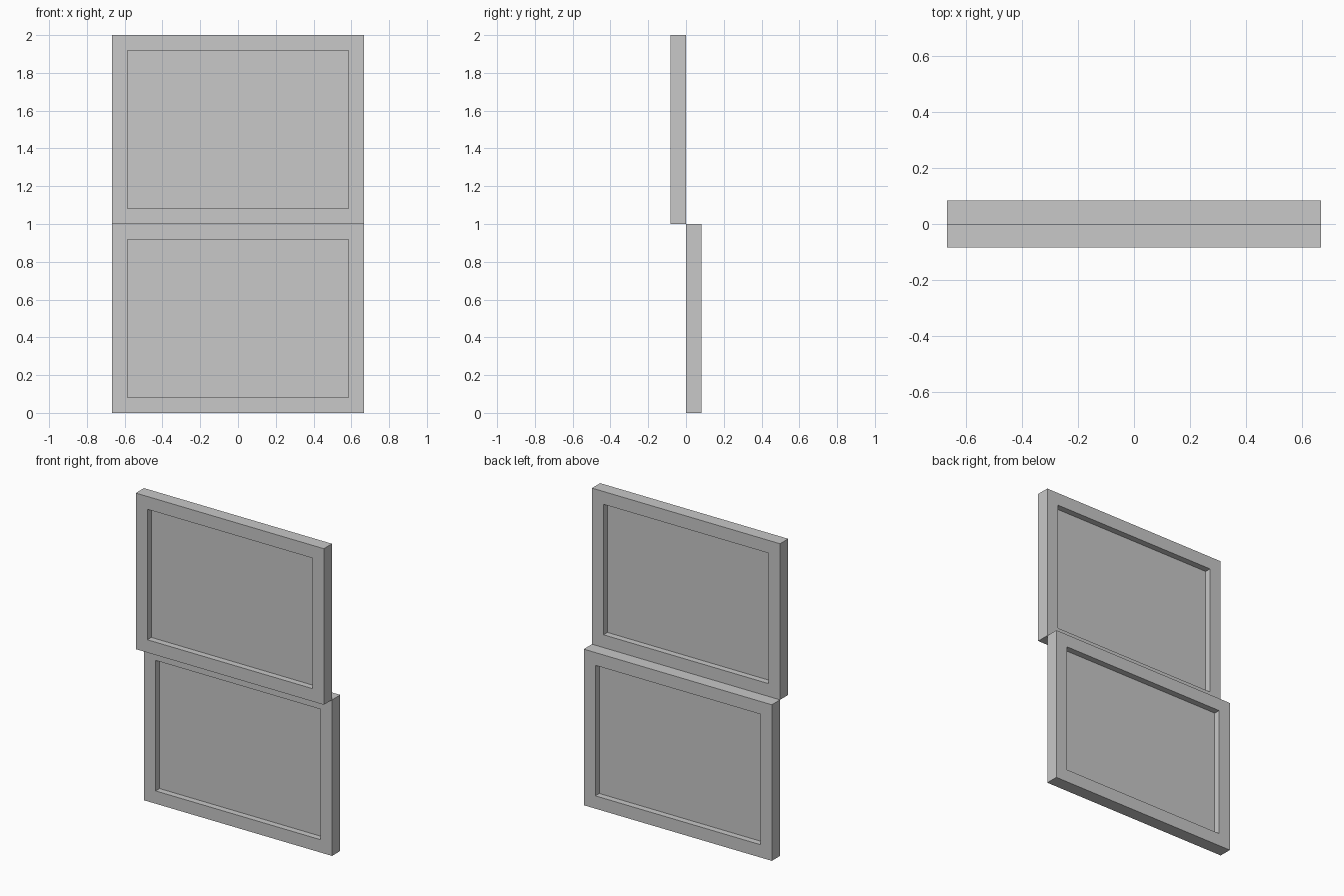
import bpy
import bmesh

WIDTH, HEIGHT, DEPTH = 1.333, 1.0, 0.083
BORDER = 0.082
PANE_DEPTH = 0.003

cube = bpy.data.objects.get("Cube")
if cube:
    bpy.data.objects.remove(cube, do_unlink=True)

# Single plain grey finish
grey = bpy.data.materials.new("plain_grey")
grey.use_nodes = True
colour = (0.58, 0.58, 0.58, 1)
grey.diffuse_color = colour
grey.node_tree.nodes["Principled BSDF"].inputs["Base Color"].default_value = colour


def rectangle(bm, width, height, y):
    """Four upright corner vertices, in order around the rectangle."""
    return [bm.verts.new((x * width / 2, y, z * height / 2))
            for x, z in ((-1, -1), (1, -1), (1, 1), (-1, 1))]


def bridge(bm, loop_a, loop_b):
    """Join two four-cornered loops with a band of quads."""
    for i in range(4):
        j = (i + 1) % 4
        bm.faces.new((loop_a[i], loop_a[j], loop_b[j], loop_b[i]))


def finish(bm, name, location):
    bmesh.ops.recalc_face_normals(bm, faces=bm.faces[:])
    mesh = bpy.data.meshes.new(name)
    bm.to_mesh(mesh)
    bm.free()
    mesh.materials.append(grey)
    obj = bpy.data.objects.new(name, mesh)
    obj.location = location
    bpy.context.collection.objects.link(obj)


def sash_frame(name, location):
    """Rectangular ring: outer wall, back, inner wall and front."""
    bm = bmesh.new()
    inner_w, inner_h = WIDTH - 2 * BORDER, HEIGHT - 2 * BORDER
    loops = [rectangle(bm, WIDTH, HEIGHT, -DEPTH / 2),
             rectangle(bm, WIDTH, HEIGHT, DEPTH / 2),
             rectangle(bm, inner_w, inner_h, DEPTH / 2),
             rectangle(bm, inner_w, inner_h, -DEPTH / 2)]
    for i, loop in enumerate(loops):
        bridge(bm, loop, loops[(i + 1) % 4])
    finish(bm, name, location)


def pane(name, location):
    """Thin sheet filling the opening at the middle of the frame's depth."""
    bm = bmesh.new()
    front, back = [rectangle(bm, WIDTH - 2 * BORDER, HEIGHT - 2 * BORDER, y)
                   for y in (-PANE_DEPTH / 2, PANE_DEPTH / 2)]
    bridge(bm, front, back)
    bm.faces.new(front)
    bm.faces.new(back)
    finish(bm, name, location)


# Two sashes sliding past each other: the upper in front, the lower behind
for side, y, z in (("upper", -DEPTH / 2, HEIGHT * 1.5), ("lower", DEPTH / 2, HEIGHT / 2)):
    sash_frame(side + "_sash_frame", (0, y, z))
    pane(side + "_pane", (0, y, z))
